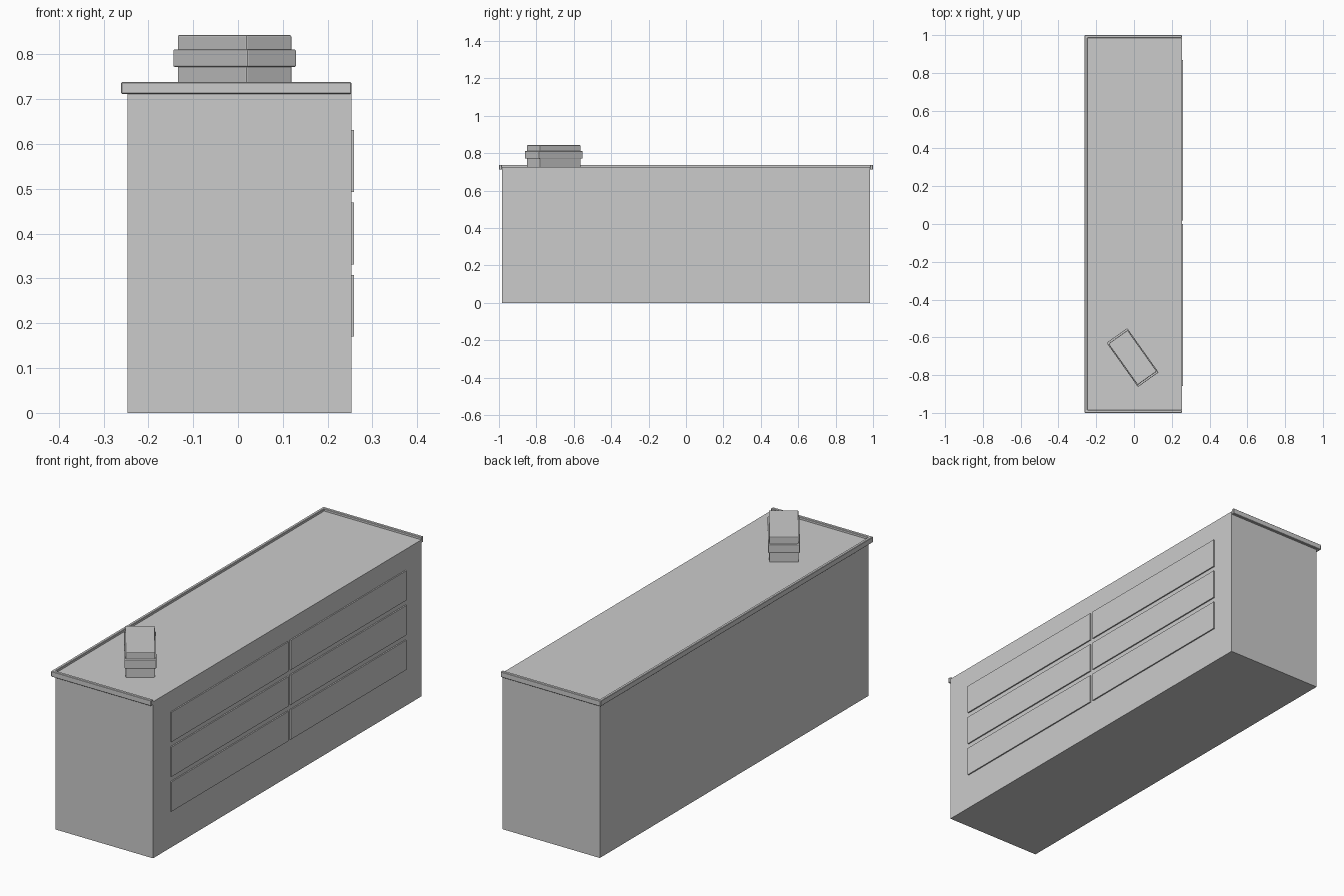
import bpy, math
from mathutils import Matrix

if "Cube" in bpy.data.objects:
    bpy.data.objects.remove(bpy.data.objects["Cube"])


def box(name, lo, hi, bevel=0.0, matrix=None):
    """Axis-aligned box from two corners, optionally bevelled and transformed."""
    size = [b - a for a, b in zip(lo, hi)]
    mid = [(a + b) / 2 for a, b in zip(lo, hi)]
    bpy.ops.mesh.primitive_cube_add(size=1)
    o = bpy.context.object
    o.name = name
    o.data.transform(Matrix.Translation(mid) @ Matrix.Diagonal((*size, 1)))
    if matrix:
        o.matrix_world = matrix
    if bevel:
        m = o.modifiers.new("edge", 'BEVEL')
        m.width = bevel
        m.segments = 2
    return o


# cabinet body
L, R, Y, TOP = -0.247, 0.253, 0.985, 0.727
box("cabinet_body", (L, -Y, 0), (R, Y, TOP))

# raised rim: U-shaped strip around the back and both ends, open over the drawers
outer = [(R, -1), (-0.261, -1), (-0.261, 1), (R, 1)]
inner = [(R, -Y), (L, -Y), (L, Y), (R, Y)]
ring = [(x, y, z) for z in (0.712, 0.738) for pts in (outer, inner) for x, y in pts]
faces = []
for i in range(3):
    o, n = i, i + 4
    faces += [(o, o + 1, n + 1, n), (o + 8, n + 8, n + 9, o + 9),
              (o, o + 8, o + 9, o + 1), (n, n + 1, n + 9, n + 8)]
faces += [(0, 4, 12, 8), (3, 11, 15, 7)]
mesh = bpy.data.meshes.new("top_rim")
mesh.from_pydata(ring, [], faces)
rim = bpy.data.objects.new("top_rim", mesh)
bpy.context.collection.objects.link(rim)
rim_bevel = rim.modifiers.new("edge", 'BEVEL')
rim_bevel.width = 0.002

# two columns of three drawer fronts
for col, (y0, y1) in enumerate([(-0.857, 0.0), (0.018, 0.867)]):
    for row in range(3):
        z = 0.17 + 0.1615 * row
        box(f"drawer_front_{col}_{row}", (R - 0.01, y0, z), (0.259, y1, z + 0.138))

# small turned box on top, with a band around its middle
place = Matrix.Translation((-0.0075, -0.707, 0)) @ Matrix.Rotation(math.radians(-54.6), 4, 'Z')
box("small_box", (-0.133, -0.062, TOP - 0.003), (0.133, 0.062, 0.843), 0.003, place)
box("small_box_band", (-0.1435, -0.067, 0.772), (0.1435, 0.067, 0.811), 0.003, place)
